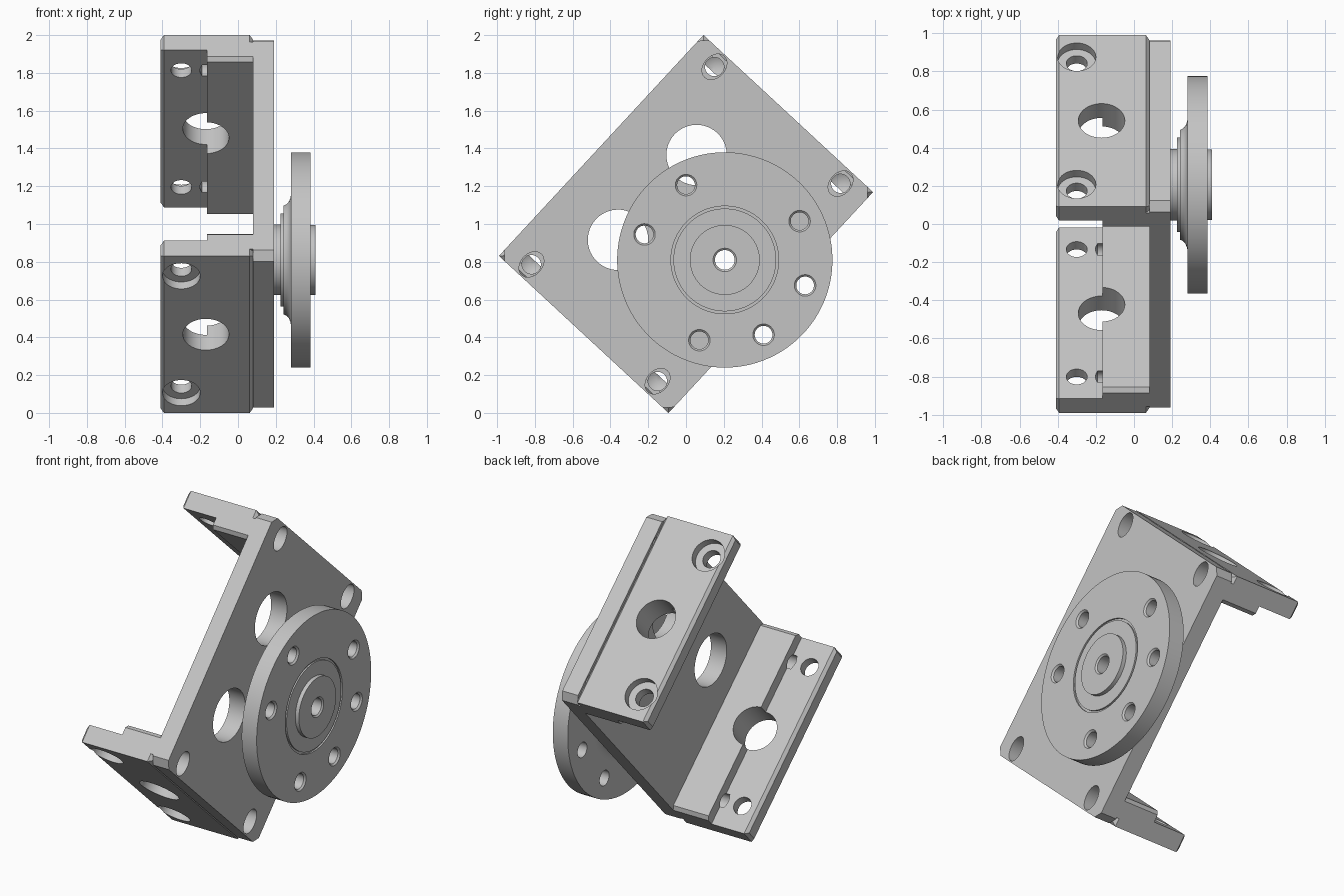
import bpy, bmesh, math
from mathutils import Matrix, Vector

cube = bpy.data.objects.get("Cube")
if cube:
    bpy.data.objects.remove(cube)

# Local frame: X through the plate, Y along the flanges, Z across the plate
A, B = 0.612, 0.797          # plate half sizes
BACK, FACE = 0.08, 0.19      # plate thickness span
TILT = Matrix.Translation((0, 0, 1)) @ Matrix.Rotation(math.radians(-42.8), 4, 'X')
TURN = Matrix.Rotation(math.radians(-90), 4, 'Y')   # X axis -> Z axis

grey = bpy.data.materials.new("machined_grey")
grey.use_nodes = True
grey.diffuse_color = (0.55, 0.55, 0.55, 1)
grey.node_tree.nodes["Principled BSDF"].inputs["Base Color"].default_value = (0.55, 0.55, 0.55, 1)


def finish(name, bm):
    bmesh.ops.recalc_face_normals(bm, faces=bm.faces)
    mesh = bpy.data.meshes.new(name)
    bm.to_mesh(mesh)
    bm.free()
    mesh.materials.append(grey)
    obj = bpy.data.objects.new(name, mesh)
    bpy.context.collection.objects.link(obj)
    return obj


def box(name, lo, hi, bevel=0, pick=None):
    """Box between two corners; edges accepted by pick are chamfered."""
    lo, hi = Vector(lo), Vector(hi)
    bm = bmesh.new()
    bmesh.ops.create_cube(bm, size=1)
    for v in bm.verts:
        v.co = (lo + hi) / 2 + v.co * (hi - lo)
    if pick:
        edges = [e for e in bm.edges if pick(e.verts[0].co, e.verts[1].co)]
        bmesh.ops.bevel(bm, geom=edges, offset=bevel, segments=1, affect='EDGES')
    return finish(name, bm)


def lathe(name, profile, closed=False, steps=48, place=None):
    """Revolve (x, radius) points around the X axis."""
    bm = bmesh.new()
    vs = [bm.verts.new((x, 0, r)) for x, r in profile]
    es = [bm.edges.new(p) for p in zip(vs, vs[1:])]
    if closed:
        es.append(bm.edges.new((vs[-1], vs[0])))
    bmesh.ops.spin(bm, geom=vs + es, cent=(0, 0, 0), axis=(1, 0, 0),
                   angle=math.tau, steps=steps)
    bmesh.ops.remove_doubles(bm, verts=bm.verts, dist=1e-5)
    if place:
        bm.transform(place)
    return finish(name, bm)


def rod(x0, x1, r, place):
    return lathe("cutter", [(x0, 0), (x0, r), (x1, r), (x1, 0)], place=place)


def combine(obj, others, operation='DIFFERENCE'):
    for other in others:
        mod = obj.modifiers.new("bool", 'BOOLEAN')
        mod.operation, mod.solver, mod.object = operation, 'EXACT', other
        bpy.context.view_layer.objects.active = obj
        bpy.ops.object.modifier_apply(modifier=mod.name)
        bpy.data.objects.remove(other)


def at(x, y, z):
    return Matrix.Translation((x, y, z))


HUB = (0, 0.28, 0)
SCREW_Y, SCREW_Z = 0.455, 0.713

# Back plate with chamfered corners, two windows, shaft hole and corner slots
plate = box("back_plate", (BACK, -A, -B), (FACE, A, B), 0.042,
            lambda p, q: abs(p.x - q.x) > 0.05)
cuts = [rod(0, 0.3, 0.16, at(0, -0.207, s * 0.306)) for s in (-1, 1)]
cuts.append(rod(0, 0.3, 0.055, at(*HUB)))
for sy in (-1, 1):
    for sz in (-1, 1):
        stretch = Matrix.Diagonal((1, 1, 1.35, 1))
        cuts.append(rod(0, 0.3, 0.056, at(0, sy * SCREW_Y, sz * SCREW_Z) @ stretch))
combine(plate, cuts)

# Upper flange: thin slab with a thicker pad beside the plate
flange = box("upper_flange", (-0.41, -A, B - 0.11), (BACK, A, B), 0.018,
             lambda p, q: abs(p.x - q.x) < 0.01)
pad = box("pad", (-0.165, -A, B - 0.176), (BACK + 0.01, A, B - 0.05), 0.021,
          lambda p, q: abs(p.x - q.x) > 0.05 and p.z < B - 0.1)
combine(flange, [pad], 'UNION')
cuts = [rod(0.4, 1, 0.122, at(-0.17, 0, 0) @ TURN)]
for s in (-1, 1):
    y = s * SCREW_Y
    cuts.append(rod(0.4, 1, 0.055, at(-0.3, y, 0) @ TURN))
    cuts.append(rod(B - 0.05, 1, 0.1, at(-0.3, y, 0) @ TURN))
    # Blind drilled hole with a conical tip
    cuts.append(lathe("cutter", [(-0.215, 0), (-0.19, 0.05), (0.15, 0.05), (0.15, 0)],
                      place=at(0, y, SCREW_Z)))
combine(flange, cuts)

# Lower flange is the mirror image
lower = flange.copy()
lower.name = "lower_flange"
lower.data = flange.data.copy()
lower.data.transform(Matrix.Diagonal((1, 1, -1, 1)))
lower.data.flip_normals()
bpy.context.collection.objects.link(lower)

# Round flange: stepped neck, disc, thin face groove and raised boss
disc = lathe("round_flange", [
    (FACE, 0.055), (FACE, 0.187), (0.225, 0.187), (0.225, 0.247), (0.24, 0.247),
    (0.24, 0.287), (0.257, 0.295), (0.27, 0.31), (0.278, 0.33), (0.281, 0.35),
    (0.281, 0.57), (0.385, 0.57), (0.385, 0.285), (0.375, 0.285), (0.375, 0.272),
    (0.385, 0.272), (0.385, 0.185), (0.41, 0.185), (0.41, 0.062), (0.402, 0.052),
    (0.35, 0.052)], closed=True, steps=96, place=at(*HUB))
cuts = []
for i in range(8):
    # Bolt circle with small countersinks
    spin = Matrix.Rotation(math.radians(115.2 + 45 * i), 4, 'X')
    cuts.append(lathe("cutter", [(0.2, 0), (0.2, 0.047), (0.375, 0.047), (0.387, 0.059),
                                 (0.45, 0.059), (0.45, 0)],
                      steps=32, place=at(*HUB) @ spin @ at(0, 0.446, 0)))
combine(disc, cuts)

# Tilt the assembly and keep machined edges sharp
bpy.ops.object.select_all(action='DESELECT')
for obj in (plate, flange, lower, disc):
    obj.matrix_world = TILT
    obj.select_set(True)
bpy.context.view_layer.objects.active = plate
bpy.ops.object.shade_smooth_by_angle(angle=math.radians(25))
